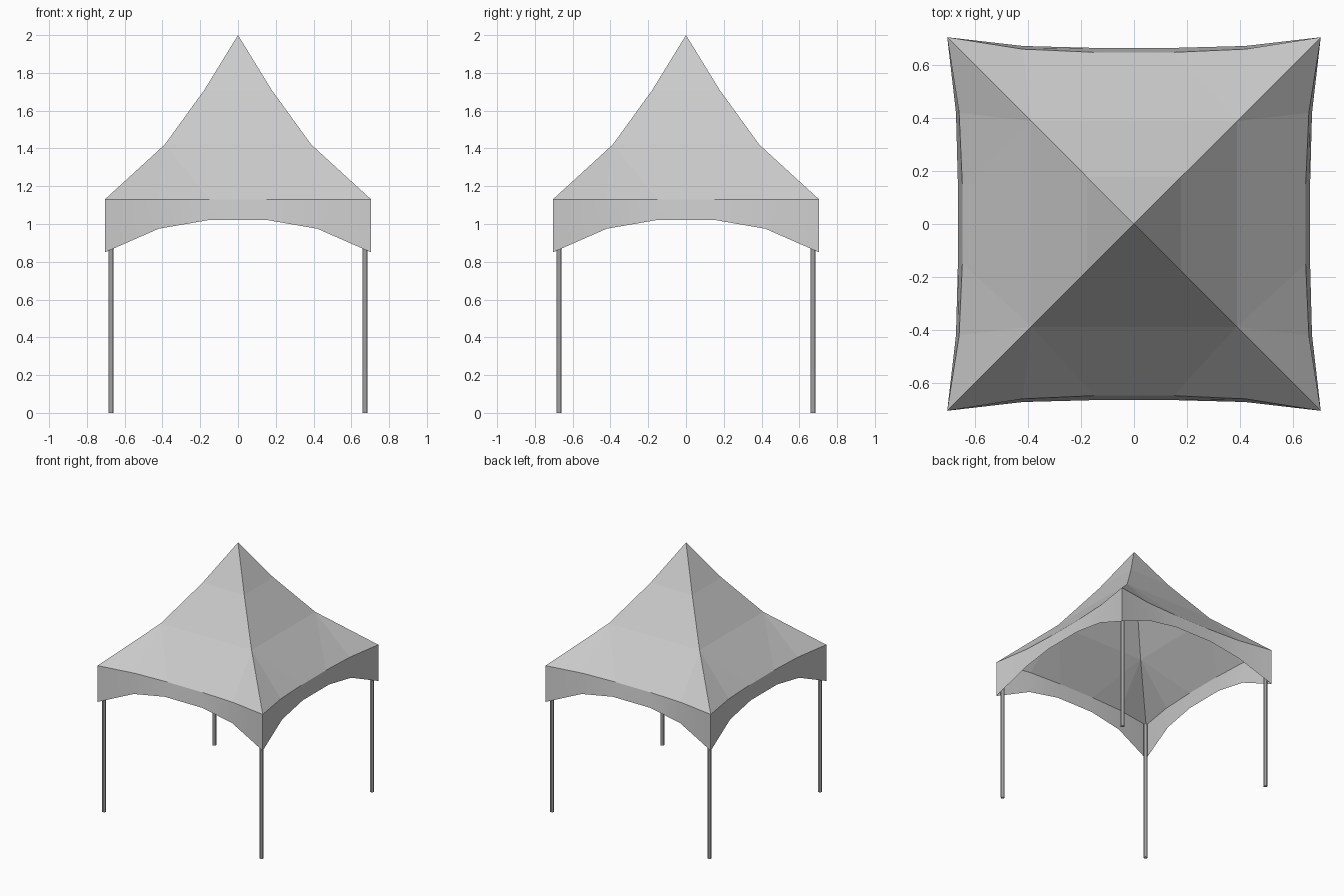
import bpy, bmesh, math
from mathutils import Matrix, Vector

if "Cube" in bpy.data.objects:
    bpy.data.objects.remove(bpy.data.objects["Cube"])


# One quarter of the sheet, facing -y
eave = [(-.705, -.705, 1.13), (-.42, -.66, 1.13), (-.15, -.648, 1.13)]
hem = [(-.705, -.705, .85), (-.42, -.672, .975), (-.16, -.665, 1.02)]


def full_row(half):
    return half + [(-x, y, z) for x, y, z in reversed(half)]


eave, hem = full_row(eave), full_row(hem)
apex = (0, 0, 2.0)
hl, hr = (-.178, -.178, 1.71), (.178, -.178, 1.71)
ml, mr = (-.388, -.388, 1.42), (.388, -.388, 1.42)

roof_faces = [
    (hl, hr, apex),
    (ml, mr, hr, hl),
    (eave[0], eave[1], ml),
    (eave[1], eave[2], ml),
    (eave[2], eave[3], mr, ml),
    (eave[3], eave[4], mr),
    (eave[4], eave[5], mr),
]
valance_faces = [(hem[i], hem[i + 1], eave[i + 1], eave[i]) for i in range(5)]


def make_sheet(name, faces):
    """Repeat one side four times around z and weld the seams."""
    bm = bmesh.new()
    for k in range(4):
        rot = Matrix.Rotation(k * math.pi / 2, 3, 'Z')
        for f in faces:
            bm.faces.new([bm.verts.new(rot @ Vector(p)) for p in f])
    bmesh.ops.remove_doubles(bm, verts=bm.verts, dist=1e-4)
    mesh = bpy.data.meshes.new(name)
    bm.to_mesh(mesh)
    bm.free()
    obj = bpy.data.objects.new(name, mesh)
    bpy.context.collection.objects.link(obj)
    return obj


# Peaked roof with flat bands
make_sheet("canopy_roof", roof_faces)

# Arched valance, smooth along each side with sharp corners
valance = make_sheet("canopy_valance", valance_faces)
bpy.ops.object.select_all(action='DESELECT')
valance.select_set(True)
bpy.context.view_layer.objects.active = valance
bpy.ops.object.shade_smooth_by_angle(angle=math.radians(35))

# Corner poles
for sx, nx in ((-1, "left"), (1, "right")):
    for sy, ny in ((-1, "front"), (1, "back")):
        bpy.ops.mesh.primitive_cylinder_add(
            vertices=8, radius=.0145, depth=1.11,
            location=(sx * .673, sy * .673, .555),
            rotation=(0, 0, math.pi / 8))
        bpy.context.object.name = f"{ny}_{nx}_pole"
